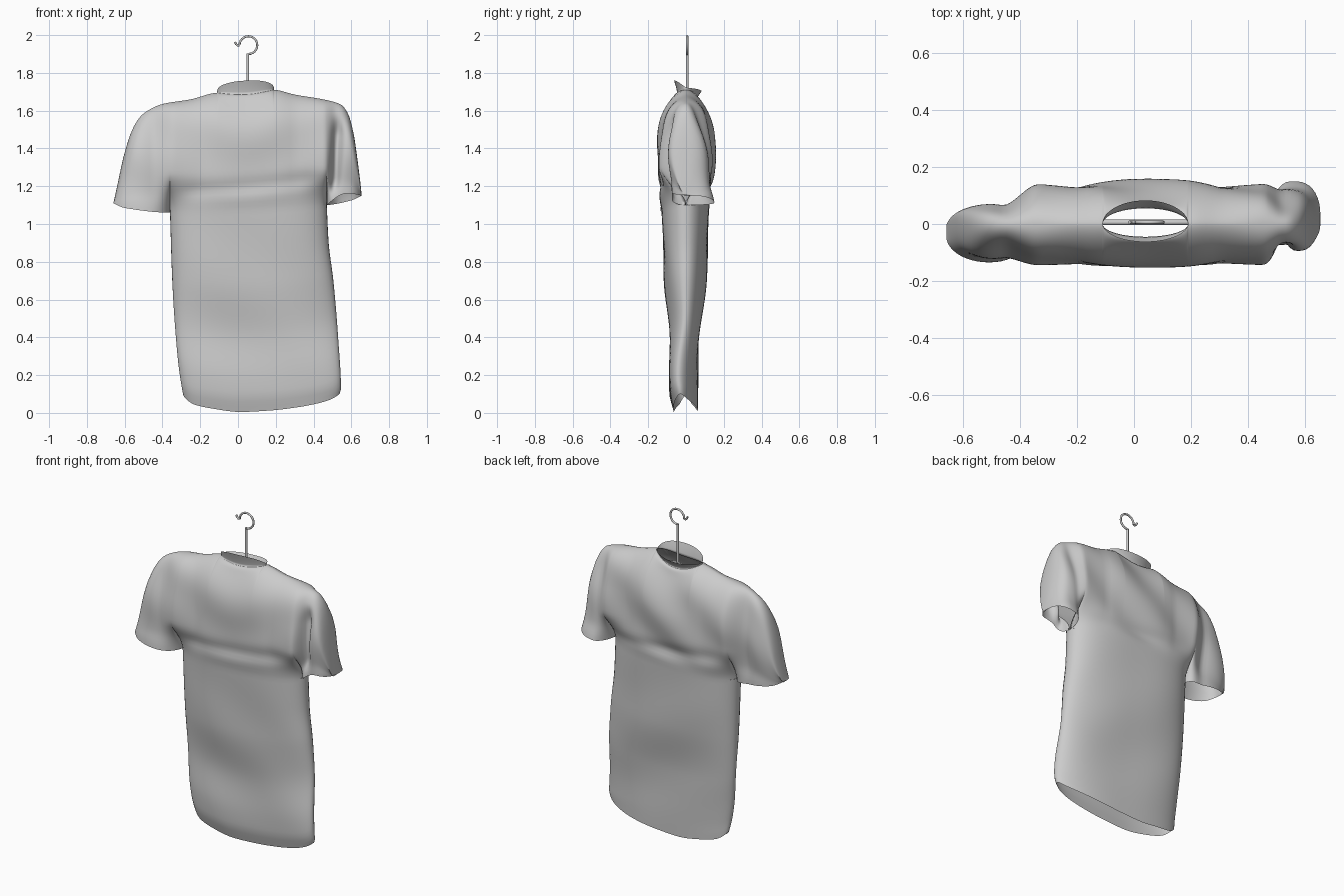
import bpy, bmesh
from math import sin, cos, pi, exp, sqrt, radians

if "Cube" in bpy.data.objects:
    bpy.data.objects.remove(bpy.data.objects["Cube"])


def curve(pts):
    """Monotone smooth interpolation through (x, y) points."""
    xs, ys = zip(*pts)
    d = [(ys[i+1]-ys[i])/(xs[i+1]-xs[i]) for i in range(len(xs)-1)]
    m = [d[0]] + [2*a*b/(a+b) if a*b > 0 else 0 for a, b in zip(d, d[1:])] + [d[-1]]

    def f(x):
        x = min(max(x, xs[0]), xs[-1])
        i = 0
        while i < len(d)-1 and x > xs[i+1]:
            i += 1
        h = xs[i+1]-xs[i]
        t = (x-xs[i])/h
        return ((1+2*t)*(1-t)**2*ys[i] + t*(1-t)**2*h*m[i]
                + t*t*(3-2*t)*ys[i+1] + t*t*(t-1)*h*m[i+1])
    return f


def smooth(t):
    t = min(max(t, 0), 1)
    return t*t*(3-2*t)


def root(t):
    return sqrt(max(t, 0))


# Outline of the shirt: sleeve tips, armpits and neck ends
L, A, N0, N1, B, R = -0.66, -0.36, -0.11, 0.19, 0.47, 0.655
top = curve([(L, 1.11), (-.64, 1.2), (-.6, 1.38), (-.55, 1.52), (-.5, 1.585), (-.4, 1.635),
             (-.25, 1.66), (N0, 1.695), (.04, 1.70), (N1, 1.71), (.3, 1.685), (.45, 1.66),
             (.54, 1.635), (.58, 1.59), (.61, 1.49), (.63, 1.36), (.65, 1.2), (R, 1.15)])
bottom = curve([(L, 1.11), (-.6, 1.085), (A, 1.06), (B, 1.10), (.6, 1.125), (R, 1.15)])
hem = curve([(-1, .09), (-.97, .07), (-.9, .045), (-.7, .025), (-.3, .005), (.1, .012),
             (.5, .03), (.8, .055), (.95, .08), (1, .10)])
left_edge = curve([(0, -.25), (.06, -.28), (.12, -.295), (.3, -.32), (.7, -.348), (1.06, A)])
right_edge = curve([(0, .50), (.08, .53), (.13, .545), (.4, .53), (.7, .505), (.9, .48), (1.1, B)])
# Depth of the front and back sheets, below and above the armpits
low_front = curve([(0, -.065), (.1, -.088), (.2, -.092), (.4, -.083), (.7, -.113), (1.08, -.130)])
low_back = curve([(0, .062), (.2, .064), (.4, .073), (.7, .105), (1.08, .122)])
up_front = curve([(0, -.130), (.25, -.148), (.6, -.160), (1, -.155)])
up_back = curve([(0, .122), (.25, .140), (.6, .155), (1, .155)])


def neck(x):
    return root(1-((x-(N0+N1)/2)/((N1-N0)/2))**2)


def cuff_z(x, s):
    z = bottom(x)
    if s < 0 and x > B:
        z += 0.045*sin(pi*(x-B)/(R-B))
    return z


def neck_base(x, s):
    return top(x) + (-.015 if s < 0 else -.045)*neck(x)**2


def lower(x, w, s):
    """Trunk from hem (w=0) to armpit line (w=1); s=-1 front, 1 back."""
    t = 2*(x-A)/(B-A)-1
    z = hem(t) + w*(bottom(x)-hem(t))
    a, b = left_edge(z), right_edge(z)
    if w == 1:
        a, b = A, B
    f, k = low_front(1.08*w), low_back(1.08*w)
    p = root(1-abs(t)**3.2)
    y = (f+k)/2 + s*(k-f)/2*p
    y += 0.006*p*p*sin(7*x+9*z+s)*sin(pi*w)
    y -= 0.028*max(t, 0)**3*smooth((.45-w)/.4)   # right side fold swings forward
    return a+(b-a)*(t+1)/2, y, z


def upper(x, v, s):
    """Chest, shoulders and sleeves from armpit line / cuffs (v=0) to shoulder seam (v=1)."""
    z0, z1 = cuff_z(x, s), neck_base(x, s)
    z = z0 + v*(z1-z0)
    f, k = up_front(v), up_back(v)
    # sleeve depths blend in beyond the arm seams
    wl, wr = smooth((A+.03-x)/.14), smooth((x-B+.02)/.09)
    f += wl*(-.135+.03*v-f) + wr*(-.075-.03*v-f)
    k += wl*(.05+.02*v-k) + wr*(.15-.08*v-k)
    if A <= x <= B:
        p = root(1-abs(2*(x-A)/(B-A)-1)**3.2)
        inner = True
    else:
        a, b = (A, L) if x < A else (B, R)
        q = 2*(x-a)/(b-a)-1
        p = root(1-abs(q)**(2 if x < A else 2.5))
        inner = q < 0
    if inner:
        p += (max(p, .90)-p)*smooth(v/.35)
    body = smooth((x-A)/.15)*smooth((B-x)/.15)
    close = max(1-v**5, 0)**(.5+.12*body)
    c = (f+k)/2*(1-.8*v**3)
    y = c + s*(k-f)/2*p*close
    # creases: fold across the chest, groove at the sleeve, diagonal drags
    g = close*p*smooth(v*5)
    if s < 0:
        y += .015*g*body*exp(-((z-1.19-.08*x-.1*x*x)/.045)**2)
        y += .045*g*exp(-((x-.505-.03*v)/.025)**2)*smooth((.9-v)*4)
        y += .007*g*sin(16*z-8*sqrt((x-.05)**2+.01))
    else:
        y += .009*g*sin(15*z-13*x+.5)
        y -= .014*g*exp(-((z-1.17+.1*x)/.045)**2)*body
    y += s*(.045 if s < 0 else .055)*neck(x)*v**20
    return x, y, z


def collar(x, r, s):
    """Flared neckband, taller at the front."""
    e = neck(x)
    z0 = neck_base(x, s)
    rim = top(x) + .012 + (.047 if s < 0 else -.008)*e
    y0 = upper(x, 1, s)[1]
    y1 = s*(.063 if s < 0 else .083)*e
    return x, y0+(y1-y0)*r**1.3, z0+(rim-z0)*r


def segment(a, b, n):
    return [a+(b-a)*(1-cos(pi*i/n))/2 for i in range(n+1)]


def patch(bm, fn, xs, ts):
    for s in (-1, 1):
        rows = [[bm.verts.new(fn(x, t, s)) for x in xs] for t in ts]
        for r0, r1 in zip(rows, rows[1:]):
            for i in range(len(xs)-1):
                quad = (r0[i], r0[i+1], r1[i+1], r1[i])
                bm.faces.new(quad if s < 0 else quad[::-1])


# Shirt
neck_xs = segment(N0, N1, 22)
body_xs = segment(A, N0, 16) + neck_xs[1:] + segment(N1, B, 16)[1:]
all_xs = segment(L, A, 22)[:-1] + body_xs + segment(B, R, 20)[1:]
bm = bmesh.new()
patch(bm, lower, body_xs, [i/40 for i in range(41)])
patch(bm, upper, all_xs, [sin(pi/2*i/44) for i in range(45)])
patch(bm, collar, neck_xs, [i/5 for i in range(6)])
bmesh.ops.remove_doubles(bm, verts=bm.verts, dist=0.0006)
bmesh.ops.dissolve_degenerate(bm, edges=bm.edges, dist=0.0001)
for face in bm.faces:
    face.smooth = True
mesh = bpy.data.meshes.new("shirt")
bm.to_mesh(mesh)
bm.free()
bpy.context.collection.objects.link(bpy.data.objects.new("shirt", mesh))


def wire(name, pts, radius, closed=False):
    cu = bpy.data.curves.new(name, 'CURVE')
    cu.dimensions = '3D'
    cu.bevel_depth = radius
    cu.bevel_resolution = 3
    cu.use_fill_caps = True
    sp = cu.splines.new('POLY')
    sp.points.add(len(pts)-1)
    for p, (x, z) in zip(sp.points, pts):
        p.co = (x, 0.006, z, 1)
    sp.use_cyclic_u = closed
    sp.use_smooth = True
    bpy.context.collection.objects.link(bpy.data.objects.new(name, cu))


# Hanger: hook, stem and the arms hidden in the shirt
hook = [(.055+.047*cos(radians(a)), 1.947+.047*sin(radians(a))) for a in range(-90, 181, 15)]
wire("hanger_hook", hook, 0.006)
wire("hook_tip", [(.008, 1.947), (.000, 1.944), (-.010, 1.952), (-.016, 1.964)], 0.006)
wire("hanger_stem", [(.052, 1.64), (.052, 1.903)], 0.007)
wire("hanger_arms", [(.05, 1.66), (-.1, 1.63), (-.34, 1.555), (-.37, 1.53), (-.34, 1.515),
                     (.44, 1.535), (.47, 1.55), (.44, 1.575), (.2, 1.64)], 0.010, True)
